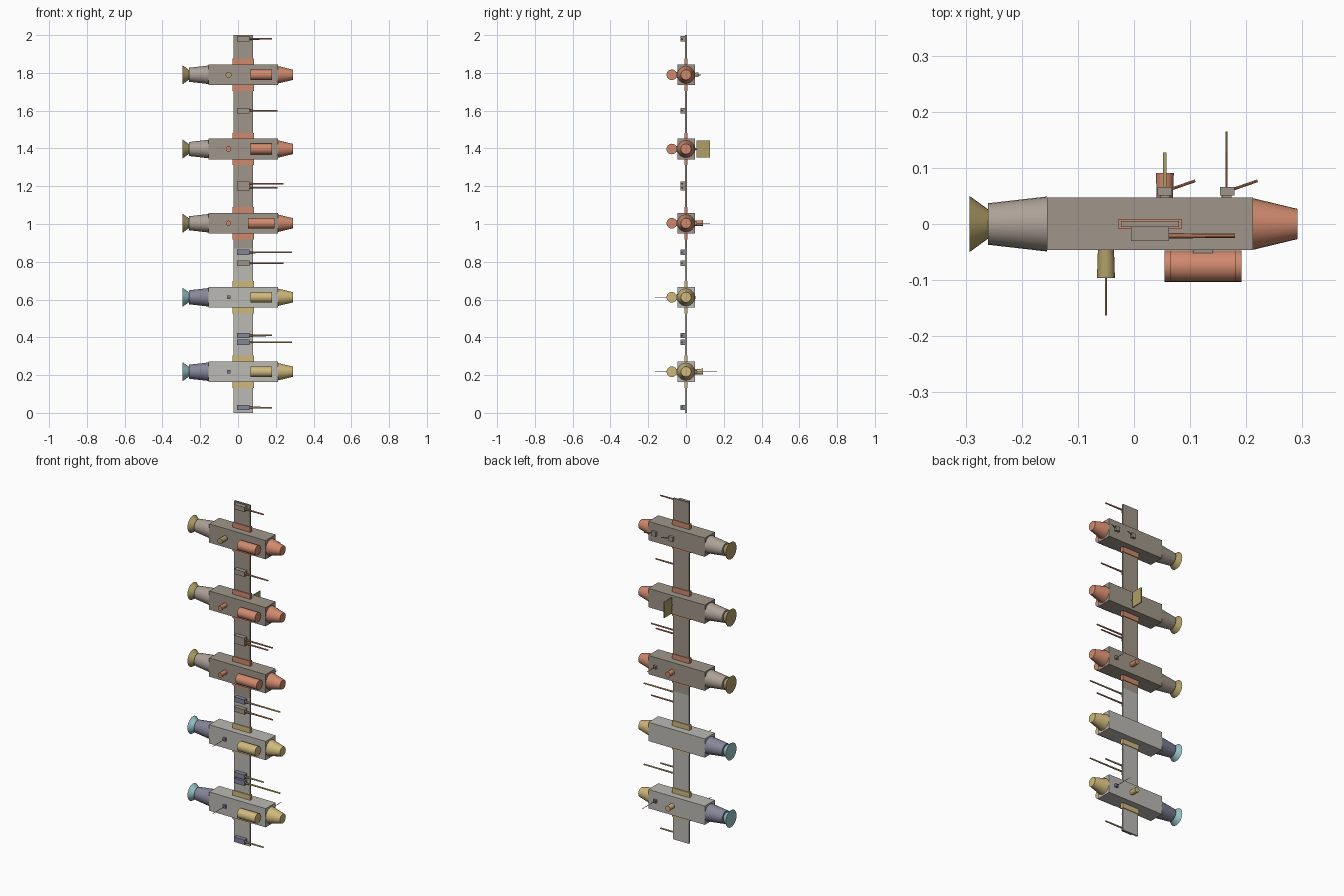
import bpy, math
from mathutils import Vector

if "Cube" in bpy.data.objects:
    bpy.data.objects.remove(bpy.data.objects["Cube"], do_unlink=True)


def material(name, rgb):
    m = bpy.data.materials.new(name)
    m.use_nodes = True
    col = tuple((c / 255) ** 2.2 for c in rgb) + (1,)
    m.diffuse_color = col
    m.node_tree.nodes["Principled BSDF"].inputs["Base Color"].default_value = col
    return m


taupe = material("taupe hull", (158, 149, 136))
warm = material("warm grey", (172, 160, 150))
copper = material("copper", (206, 136, 109))
gold = material("dull gold", (173, 157, 103))
pale = material("pale grey hull", (186, 184, 178))
slate = material("slate blue", (133, 134, 152))
sand = material("sand yellow", (206, 183, 123))
teal = material("pale teal", (150, 196, 200))


def box(name, lo, hi, mat):
    lo, hi = Vector(lo), Vector(hi)
    bpy.ops.mesh.primitive_cube_add(size=1, location=(lo + hi) / 2)
    ob = bpy.context.object
    ob.scale = hi - lo
    bpy.ops.object.transform_apply(location=False, rotation=False, scale=True)
    ob.name = name
    ob.data.materials.append(mat)
    return ob


def cone(name, a, b, ra, rb, mat, sides=24):
    """Tapered cylinder from point a to point b."""
    a, b = Vector(a), Vector(b)
    bpy.ops.mesh.primitive_cone_add(vertices=sides, radius1=ra, radius2=rb,
                                    depth=(b - a).length, location=(a + b) / 2)
    ob = bpy.context.object
    ob.rotation_euler = (b - a).to_track_quat('Z', 'Y').to_euler()
    ob.name = name
    ob.data.materials.append(mat)
    bpy.ops.object.shade_smooth_by_angle(angle=math.radians(30))
    return ob


# Flat spine in two tones
box("lower_spine", (-0.023, -0.005, 0), (0.08, 0.005, 0.87), pale)
box("upper_spine", (-0.023, -0.005, 0.87), (0.08, 0.005, 2), taupe)


# Hull module: body, collar, nose, tail, nozzle and side pod
def module(z, hull, tail, trim, nozzle, half_pod=0.058):
    box("hull_body", (-0.155, -0.046, z - 0.055), (0.212, 0.047, z + 0.055), hull)
    box("collar", (-0.028, -0.009, z - 0.085), (0.085, 0.009, z + 0.085), trim)
    cone("nose", (0.212, 0, z), (0.291, 0, z), 0.046, 0.027, trim)
    cone("tail", (-0.155, 0, z), (-0.26, 0, z), 0.049, 0.037, tail)
    cone("nozzle", (-0.26, 0, z), (-0.293, 0, z), 0.026, 0.05, nozzle)
    cone("pod", (0.123 - half_pod, -0.075, z), (0.123 + half_pod, -0.075, z),
         0.028, 0.028, trim)
    box("pod_mount", (0.105, -0.054, z - 0.015), (0.141, -0.046, z + 0.015), hull)


heights = (1.79, 1.397, 1.004, 0.612, 0.218)
for i, z in enumerate(heights):
    if i < 3:
        module(z, taupe, warm, copper, gold, 0.069 if i == 2 else 0.058)
    else:
        module(z, pale, slate, sand, teal)


# Stub canisters and antennas that stand out of the hull sides
def canister(x, side, z, length, r, mat):
    y = side * 0.046
    cone("canister", (x, y, z), (x, y + side * length, z), r * 0.9, r, mat, 12)


def antenna(x, side, z, reach, base_mat, rod_mat):
    y = side * 0.046
    box("antenna_base", (x - 0.009, min(y, y + side * 0.012), z - 0.009),
        (x + 0.009, max(y, y + side * 0.012), z + 0.009), base_mat)
    cone("antenna_rod", (x, y, z), (x, side * reach, z), 0.002, 0.0015, rod_mat, 8)


canister(-0.05, -1, heights[0], 0.05, 0.016, gold)
for z in heights[1:3]:
    canister(-0.05, -1, z, 0.05, 0.014, copper)
for z in heights[3:]:
    antenna(-0.05, -1, z, 0.163, slate, sand)
canister(0.055, 1, heights[2], 0.045, 0.016, copper)
antenna(0.165, 1, heights[2], 0.127, taupe, copper)
canister(0.055, 1, heights[4], 0.045, 0.016, sand)
antenna(0.165, 1, heights[4], 0.165, slate, sand)

# Rear turrets on the top module
for x in (0.055, 0.166):
    z = heights[0]
    box("turret_stem", (x - 0.008, 0.046, z - 0.008), (x + 0.008, 0.053, z + 0.008), taupe)
    box("turret", (x - 0.013, 0.051, z - 0.013), (x + 0.013, 0.066, z + 0.013), taupe)
    cone("turret_barrel", (x + 0.005, 0.06, z), (x + 0.054, 0.077, z),
         0.0025, 0.0025, copper, 8)

# Rear panel on the second module
z = heights[1]
cone("panel_stem", (0.055, 0.046, z), (0.055, 0.06, z), 0.004, 0.004, taupe, 8)
box("panel", (0.052, 0.056, z - 0.046), (0.058, 0.127, z + 0.046), gold)


# Boom units on the spine: (height, boom tip, offsets of the booms)
def boom(z, tips, base_mat, rod_mat, half=0.014):
    box("boom_base", (-0.005, -0.03, z - half), (0.062, -0.004, z + half), base_mat)
    for dz, tip in tips:
        cone("boom_rod", (0.06, -0.021, z + dz), (tip, -0.021, z + dz),
             0.005, 0.004, rod_mat, 10)


boom(1.98, [(0, 0.18)], taupe, copper)
boom(1.6, [(0, 0.21)], taupe, copper)
boom(1.202, [(0.011, 0.24), (-0.01, 0.21)], taupe, copper, 0.024)
boom(0.792, [(0, 0.24)], taupe, copper)
boom(0.85, [(0, 0.287)], slate, sand)
boom(0.41, [(0, 0.18)], slate, sand)
boom(0.374, [(0, 0.287)], slate, sand)
boom(0.028, [(0, 0.18)], slate, sand)
